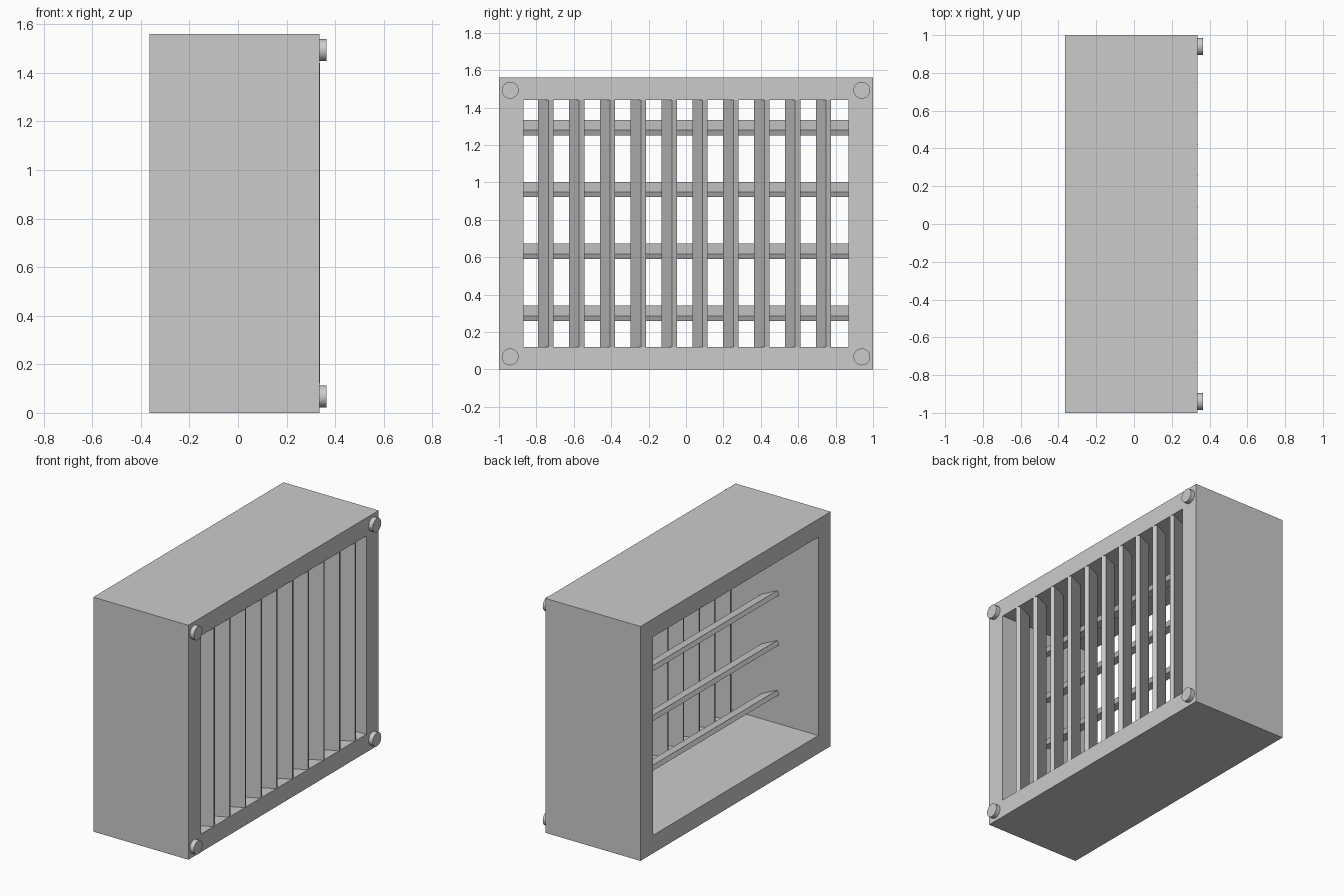
import bpy, bmesh, math
from mathutils import Matrix

if "Cube" in bpy.data.objects:
    bpy.data.objects.remove(bpy.data.objects["Cube"])

X_BACK, X_FRONT = -0.365, 0.335      # depth of the housing
W, T, TILT = 0.13, 0.03, math.radians(25)   # louvre blade section


def add_object(name, bm):
    bmesh.ops.recalc_face_normals(bm, faces=bm.faces)
    mesh = bpy.data.meshes.new(name)
    bm.to_mesh(mesh)
    bm.free()
    ob = bpy.data.objects.new(name, mesh)
    bpy.context.collection.objects.link(ob)
    return ob


def blade(name, size, loc, axis):
    bm = bmesh.new()
    bmesh.ops.create_cube(bm, size=1, matrix=Matrix.Diagonal((*size, 1)))
    ob = add_object(name, bm)
    ob.location = loc
    setattr(ob.rotation_euler, axis, TILT)
    return ob


# Housing: deep rectangular ring open at both ends
bm = bmesh.new()
loops = []
for x in (X_BACK, X_FRONT):
    for hy, z0, z1 in ((1.0, 0.0, 1.56), (0.87, 0.12, 1.44)):
        loops.append([bm.verts.new((x, y, z)) for y, z in
                      ((-hy, z0), (hy, z0), (hy, z1), (-hy, z1))])
back_out, back_in, front_out, front_in = loops
for a, b in ((back_out, back_in), (front_out, front_in),
             (back_out, front_out), (back_in, front_in)):
    for i in range(4):
        j = (i + 1) % 4
        bm.faces.new((a[i], a[j], b[j], b[i]))
add_object("housing", bm)

# Vertical louvres at the front
for i in range(10):
    blade(f"vertical_louvre_{i + 1}", (W, T, 1.32),
          (0.273, -0.75 + 0.165 * i, 0.78), "z")

# Horizontal louvres behind them
for i in range(4):
    blade(f"horizontal_louvre_{i + 1}", (W, 1.74, T),
          (-0.01, 0, 0.30 + 0.331 * i), "y")

# Round screw heads on the four front corners
for side, y in (("left", -0.94), ("right", 0.94)):
    for level, z in (("lower", 0.067), ("upper", 1.493)):
        bpy.ops.mesh.primitive_cylinder_add(
            vertices=32, radius=0.045, depth=0.03,
            location=(X_FRONT + 0.015, y, z), rotation=(0, math.pi / 2, 0))
        bpy.context.object.name = f"screw_head_{level}_{side}"
        bpy.ops.object.shade_smooth_by_angle()
